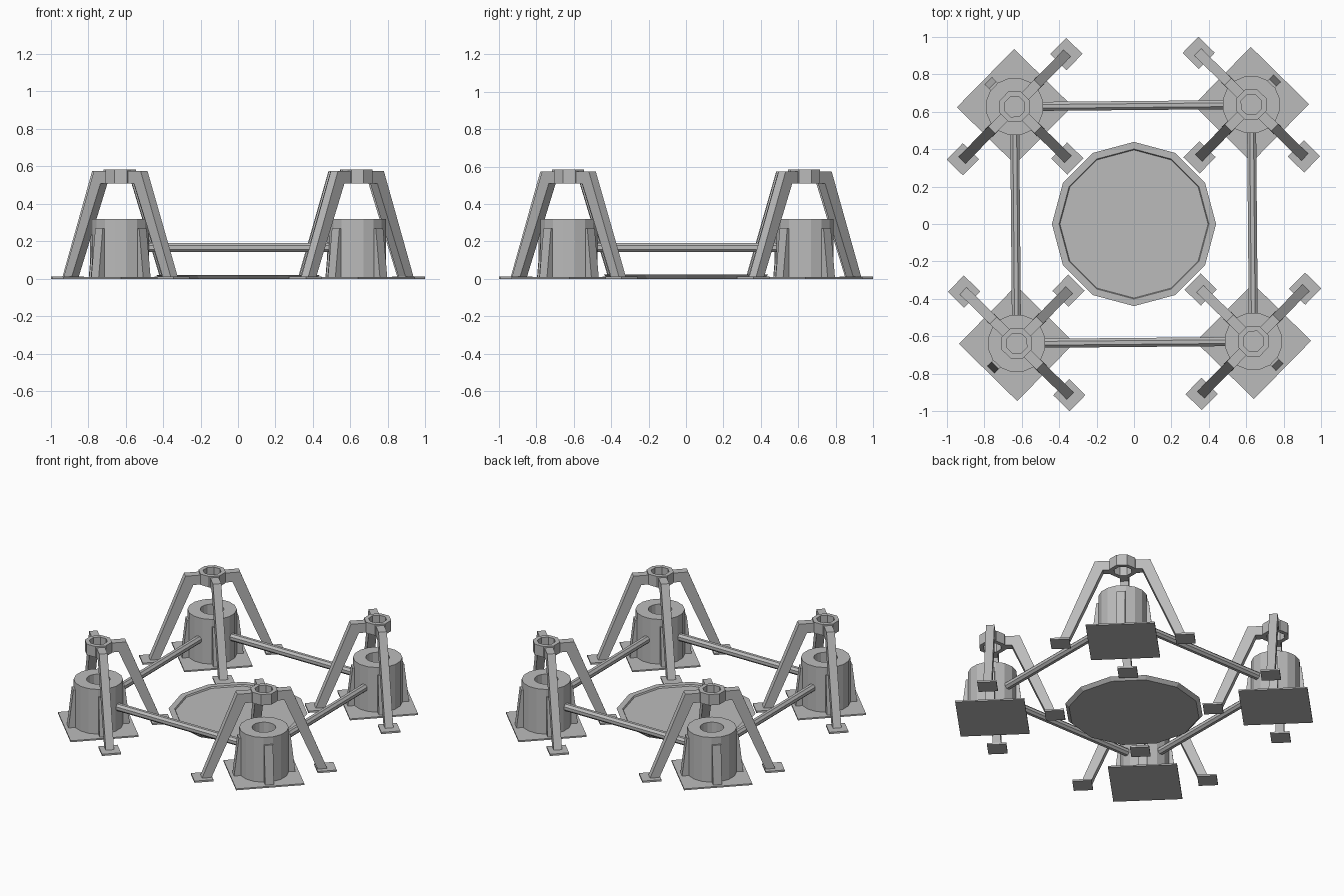
import bpy, bmesh
from math import cos, sin, pi, radians
from mathutils import Matrix

cube = bpy.data.objects.get("Cube")
if cube:
    bpy.data.objects.remove(cube, do_unlink=True)

GREY = (0.5, 0.5, 0.5, 1.0)
grey = bpy.data.materials.new("plain_grey")
grey.use_nodes = True
grey.diffuse_color = GREY
grey.node_tree.nodes["Principled BSDF"].inputs["Base Color"].default_value = GREY


def rot(degrees):
    return Matrix.Rotation(radians(degrees), 4, 'Z')


def move(x, y=0, z=0):
    return Matrix.Translation((x, y, z))


def finish(name, bm, matrix):
    bmesh.ops.remove_doubles(bm, verts=bm.verts, dist=0.0001)
    bmesh.ops.recalc_face_normals(bm, faces=bm.faces)
    mesh = bpy.data.meshes.new(name)
    bm.to_mesh(mesh)
    bm.free()
    mesh.materials.append(grey)
    obj = bpy.data.objects.new(name, mesh)
    obj.matrix_world = matrix
    bpy.context.collection.objects.link(obj)


def lathe(name, profile, sides, matrix, phase=0.0):
    """Turn a closed (radius, height) outline into a faceted solid."""
    bm = bmesh.new()
    rings = []
    for i in range(sides):
        a = 2 * pi * i / sides + radians(phase)
        rings.append([bm.verts.new((r * cos(a), r * sin(a), z)) for r, z in profile])
    n = len(profile)
    for i in range(sides):
        a, b = rings[i], rings[(i + 1) % sides]
        for j in range(n):
            k = (j + 1) % n
            if profile[j][0] == 0 and profile[k][0] == 0:
                continue
            bm.faces.new((a[j], b[j], b[k], a[k]))
    finish(name, bm, matrix)


def slab(name, outline, width, matrix):
    """Extrude a (radius, height) outline sideways to the given width."""
    bm = bmesh.new()
    face = bm.faces.new([bm.verts.new((r, -width / 2, z)) for r, z in outline])
    new = bmesh.ops.extrude_face_region(bm, geom=[face])["geom"]
    bmesh.ops.translate(bm, vec=(0, width, 0),
                        verts=[v for v in new if isinstance(v, bmesh.types.BMVert)])
    finish(name, bm, matrix)


def tile(name, radius, height, matrix):
    lathe(name, [(0, 0), (radius, 0), (radius, height), (0, height)], 4, matrix, 45)


TWIST = 0.5        # slight turn of the whole layout
REACH = 0.893      # distance of each tower from the centre
LEG = [(0.075, 0.51), (0.125, 0.51), (0.345, 0.0),
       (0.405, 0.0), (0.175, 0.575), (0.075, 0.575)]
FIN = [(0.13, 0), (0.197, 0), (0.165, 0.27), (0.13, 0.27)]
CORNERS = {"back_left": 45, "back_right": 135, "front_right": 225, "front_left": 315}

# Four towers, each with its local x axis pointing outward
for corner, angle in CORNERS.items():
    base = rot(angle + TWIST) @ move(REACH)
    tile(corner + "_base_plate", 0.308, 0.01, base)
    lathe(corner + "_drum", [(0.155, 0), (0.155, 0.32), (0.075, 0.32), (0.075, 0)],
          16, base, 11.25)
    lathe(corner + "_top_ring", [(0.087, 0.51), (0.087, 0.585), (0.058, 0.585), (0.058, 0.51)],
          8, base, 22.5)
    for i in range(4):
        side = base @ rot(90 * i)
        slab(f"{corner}_fin_{i}", FIN, 0.056, side)
        if i:  # no leg on the outward side
            slab(f"{corner}_leg_{i}", LEG, 0.053, side)
            tile(f"{corner}_foot_pad_{i}", 0.086, 0.012, side @ move(0.394))

# Round beams joining neighbouring towers
for i, name in enumerate(("front", "left", "back", "right")):
    bm = bmesh.new()
    bmesh.ops.create_cone(bm, cap_ends=True, segments=8, radius1=0.026, radius2=0.026, depth=0.98)
    bmesh.ops.rotate(bm, verts=bm.verts, matrix=Matrix.Rotation(pi / 2, 3, 'Y')
                     @ Matrix.Rotation(pi / 8, 3, 'Z'))
    finish(name + "_beam", bm, rot(TWIST + 90 * i) @ move(0, -0.632, 0.167))

# Central pad with a low raised rim
lathe("centre_pad", [(0, 0), (0.415, 0), (0.438, 0.022), (0.4, 0.022), (0.395, 0.012), (0, 0.012)],
      12, rot(0))
